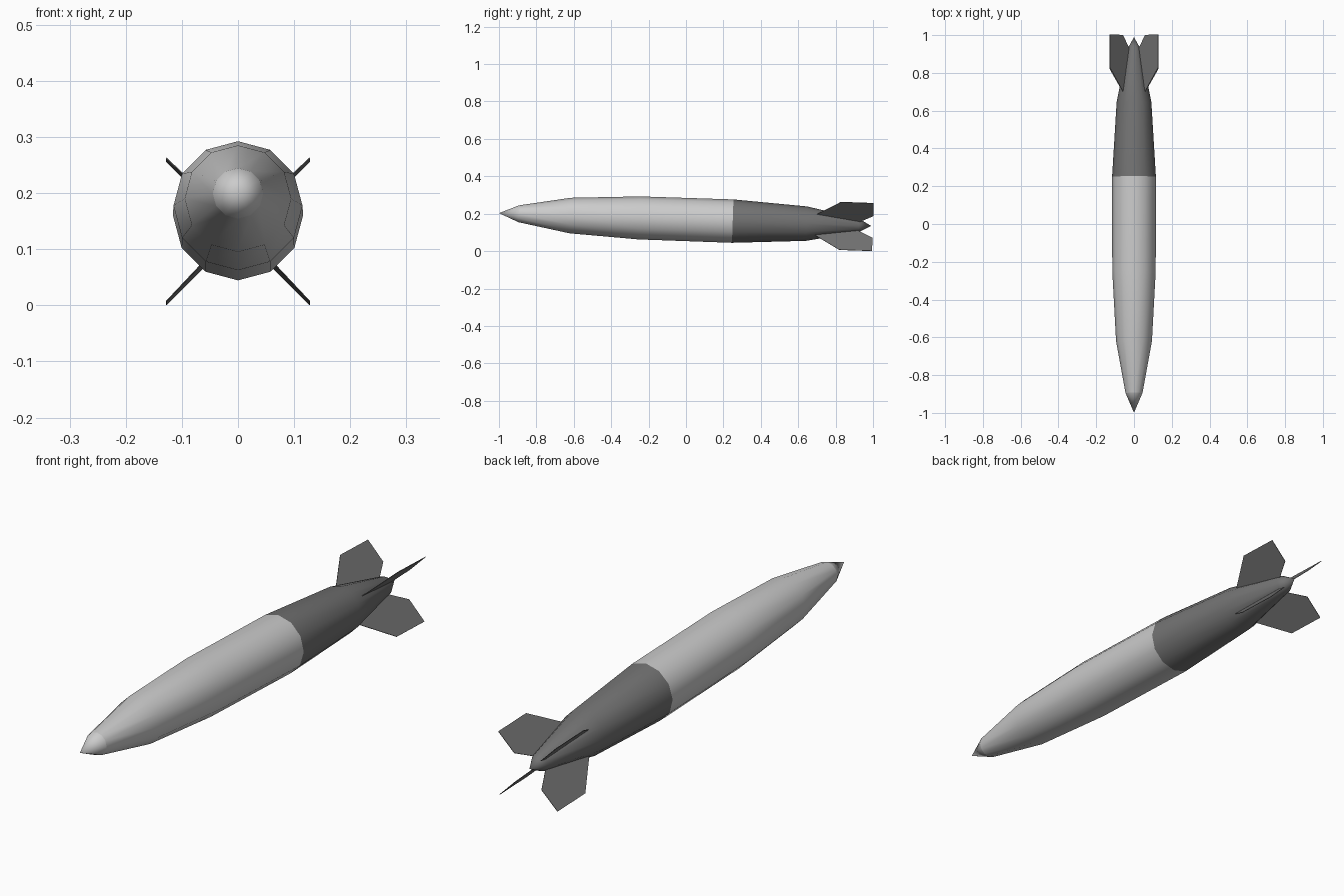
import bpy, bmesh, math
from mathutils import Matrix

if "Cube" in bpy.data.objects:
    bpy.data.objects.remove(bpy.data.objects["Cube"])

SIDES = 12
# whole model is tipped slightly nose-up
TILT = Matrix.Translation((0, 0, 0.169)) @ Matrix.Rotation(math.radians(-1.96), 4, 'X')

dark = bpy.data.materials.new("dark_grey")
dark.diffuse_color = (0.17, 0.17, 0.17, 1)
dark.use_nodes = True
dark.node_tree.nodes["Principled BSDF"].inputs["Base Color"].default_value = dark.diffuse_color


def finish(name, bm, mat=None, smooth=True):
    bmesh.ops.recalc_face_normals(bm, faces=bm.faces)
    bm.transform(TILT)
    me = bpy.data.meshes.new(name)
    bm.to_mesh(me)
    bm.free()
    for p in me.polygons:
        p.use_smooth = smooth
    if mat:
        me.materials.append(mat)
    ob = bpy.data.objects.new(name, me)
    bpy.context.collection.objects.link(ob)
    return ob


def lathe(name, profile, mat=None):
    """Revolve (y, radius) points around the y axis."""
    bm = bmesh.new()
    rings = []
    for y, r in profile:
        n = SIDES if r > 0 else 1
        rings.append([bm.verts.new((r * math.sin(math.tau * i / SIDES), y,
                                    r * math.cos(math.tau * i / SIDES))) for i in range(n)])
    for a, b in zip(rings, rings[1:]):
        for i in range(SIDES):
            j = (i + 1) % SIDES
            quad = [a[i % len(a)], a[j % len(a)], b[j % len(b)], b[i % len(b)]]
            bm.faces.new(list(dict.fromkeys(quad)))
    return finish(name, bm, mat)


# nose, light hull and dark tapered tail
lathe("nose_cone", [(-1.0, 0), (-0.895, 0.045)])
lathe("front_hull", [(-0.895, 0.045), (-0.62, 0.095), (-0.25, 0.115), (0.25, 0.116)])
lathe("tail_hull", [(0.25, 0.116), (0.645, 0.092), (0.925, 0.036), (0.99, 0)], dark)

# four thin fins in an X, (y, distance from axis)
FIN = [(0.69, 0.075), (0.825, 0.181), (1.0, 0.181), (1.0, 0.083), (0.92, 0.03)]
T = 0.001
for name, deg in [("upper_right", 45), ("lower_right", 135),
                  ("lower_left", 225), ("upper_left", 315)]:
    bm = bmesh.new()
    face = bm.faces.new([bm.verts.new((-T, y, r)) for y, r in FIN])
    ext = bmesh.ops.extrude_face_region(bm, geom=[face])
    bmesh.ops.translate(bm, vec=(2 * T, 0, 0),
                        verts=[v for v in ext["geom"] if isinstance(v, bmesh.types.BMVert)])
    bm.transform(Matrix.Translation((0, 0, -0.006)) @ Matrix.Rotation(math.radians(deg), 4, 'Y'))
    finish(name + "_fin", bm, dark, smooth=False)
